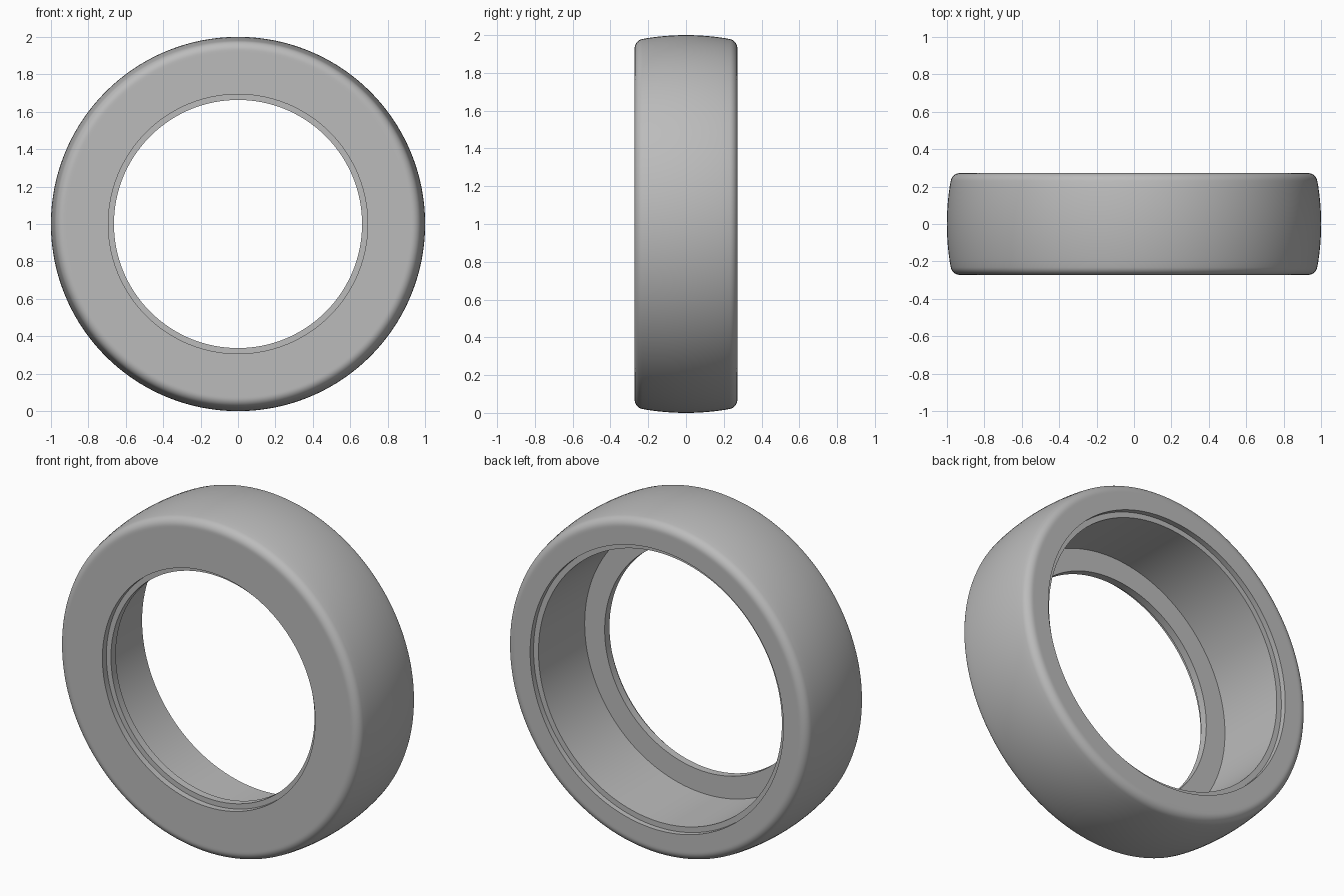
import bpy, bmesh
from math import radians, sin, cos, sqrt, tau
from mathutils import Vector

if "Cube" in bpy.data.objects:
    bpy.data.objects.remove(bpy.data.objects["Cube"], do_unlink=True)

SEGMENTS = 160
HALF_WIDTH = 0.272
FILLET = 0.05          # shoulder rounding
CROWN = 1.33           # radius of the tread's cross curve

grey = bpy.data.materials.new("mid grey")
grey.use_nodes = True
colour = (0.5, 0.5, 0.5, 1)
grey.diffuse_color = colour
grey.node_tree.nodes["Principled BSDF"].inputs["Base Color"].default_value = colour


def shoulder():
    """Rounded corner from the back side face up to the tread, as (y, radius)."""
    cy, cr = HALF_WIDTH - FILLET, 0.93
    angles = [radians(90 - 10 * i) for i in range(9)]
    return [(cy + FILLET * sin(a), cr + FILLET * cos(a)) for a in angles]


# Outer half: flat back face edge, shoulder, crowned tread, mirrored to the front
back = [(HALF_WIDTH, 0.92)] + shoulder()
edge = back[-1][0]
tread = [(y, 1 - CROWN + sqrt(CROWN**2 - y * y))
         for y in (edge * (1 - i / 8) for i in range(1, 16))]
front = [(-y, r) for y, r in reversed(back)]

# Bore: narrow front lip, web, wide barrel, stepped back opening
bore = [(-HALF_WIDTH, 0.693), (-0.235, 0.693), (-0.235, 0.663), (-0.19, 0.663),
        (-0.19, 0.793), (0.24, 0.793), (0.24, 0.825), (HALF_WIDTH, 0.825)]
profile = back + tread + front + bore

# Revolve the closed section about the y axis
bm = bmesh.new()
verts = [bm.verts.new((0, y, 1 + r)) for y, r in profile]
edges = [bm.edges.new((verts[i - 1], verts[i])) for i in range(len(verts))]
bmesh.ops.spin(bm, geom=verts + edges, cent=Vector((0, 0, 1)), axis=Vector((0, 1, 0)),
               angle=tau, steps=SEGMENTS, use_merge=True)
bmesh.ops.remove_doubles(bm, verts=bm.verts, dist=0.0001)
bmesh.ops.recalc_face_normals(bm, faces=bm.faces)
mesh = bpy.data.meshes.new("tyre_ring")
bm.to_mesh(mesh)
bm.free()
mesh.materials.append(grey)

ring = bpy.data.objects.new("tyre_ring", mesh)
bpy.context.collection.objects.link(ring)
bpy.ops.object.select_all(action="DESELECT")
ring.select_set(True)
bpy.context.view_layer.objects.active = ring
bpy.ops.object.shade_smooth_by_angle(angle=radians(30))
